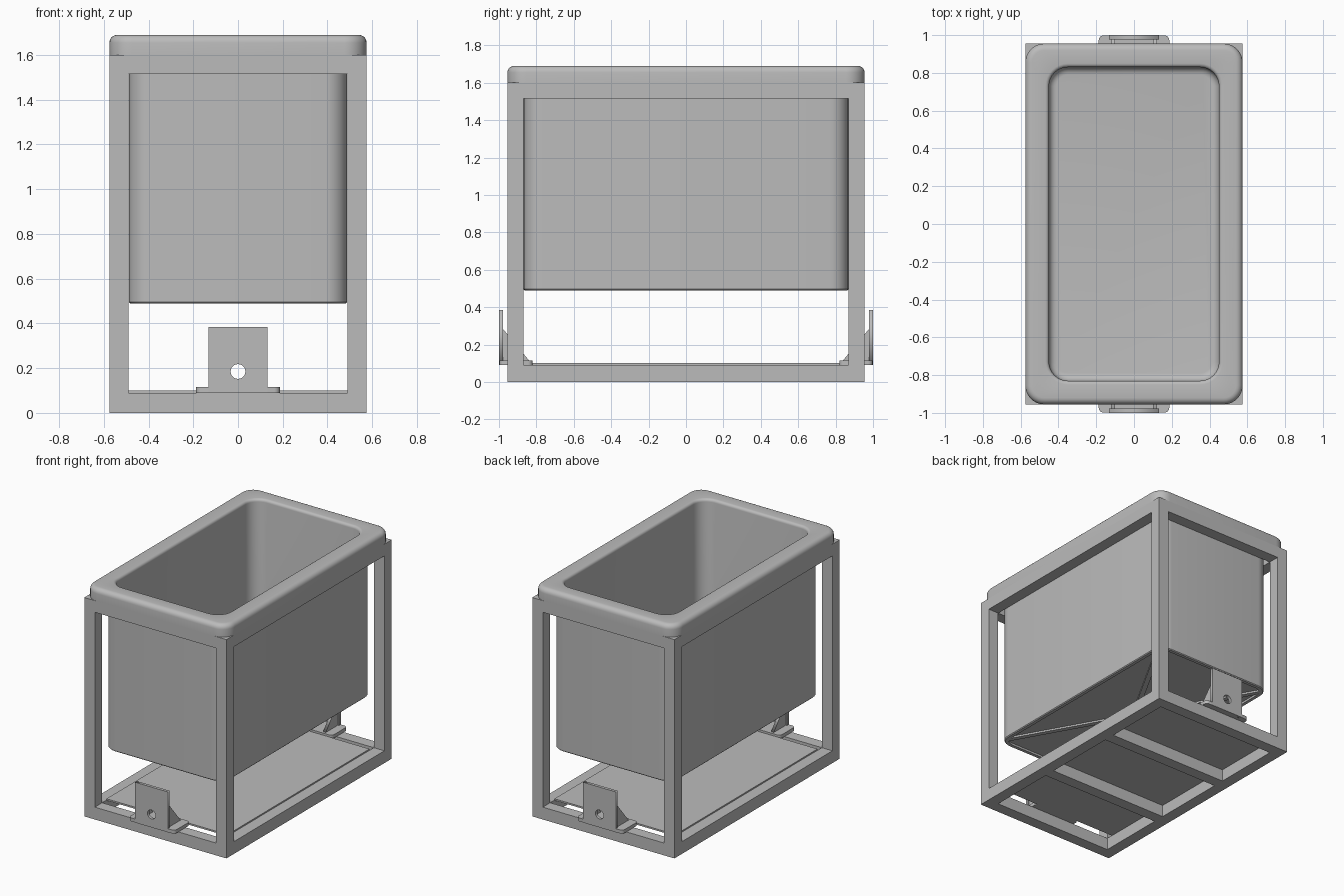
import bpy, bmesh, math
from mathutils import Matrix, Vector

if "Cube" in bpy.data.objects:
    bpy.data.objects.remove(bpy.data.objects["Cube"])

grey = bpy.data.materials.new("plain_grey")
grey.use_nodes = True
colour = (0.5, 0.5, 0.5, 1)
grey.diffuse_color = colour
grey.node_tree.nodes["Principled BSDF"].inputs["Base Color"].default_value = colour

W, D, H, T = 0.575, 0.955, 1.6, 0.085   # frame half width, half depth, height, tube
IW, ID = W - T, D - T                   # inside of the frame
BED = 0.09                              # top of the bottom rails


def add_object(name, mesh):
    ob = bpy.data.objects.new(name, mesh)
    bpy.context.collection.objects.link(ob)
    mesh.materials.clear()
    mesh.materials.append(grey)
    return ob


def from_bmesh(name, bm):
    bmesh.ops.recalc_face_normals(bm, faces=bm.faces)
    mesh = bpy.data.meshes.new(name)
    bm.to_mesh(mesh)
    bm.free()
    return add_object(name, mesh)


def box(bm, lo, hi):
    lo, hi = Vector(lo), Vector(hi)
    matrix = Matrix.Translation((lo + hi) / 2) @ Matrix.Diagonal((*(hi - lo), 1))
    bmesh.ops.create_cube(bm, size=1, matrix=matrix)


def rounded(a, b, r, steps=8):
    """Outline of a rounded rectangle with half sizes a and b."""
    pts = []
    for i, (sx, sy) in enumerate(((1, 1), (-1, 1), (-1, -1), (1, -1))):
        for k in range(steps + 1):
            t = (i + k / steps) * math.pi / 2
            pts.append((sx * (a - r) + r * math.cos(t), sy * (b - r) + r * math.sin(t)))
    return pts


def sheet(name, outlines, thickness, matrix):
    """Flat sheet cut from outlines; inner outlines become holes."""
    curve = bpy.data.curves.new(name, "CURVE")
    curve.dimensions = "2D"
    curve.fill_mode = "BOTH"
    curve.extrude = thickness / 2
    for pts in outlines:
        spline = curve.splines.new("POLY")
        spline.points.add(len(pts) - 1)
        for p, (x, y) in zip(spline.points, pts):
            p.co = (x, y, 0, 1)
        spline.use_cyclic_u = True
    temp = bpy.data.objects.new(name + "_outline", curve)
    bpy.context.collection.objects.link(temp)
    graph = bpy.context.evaluated_depsgraph_get()
    mesh = bpy.data.meshes.new_from_object(temp.evaluated_get(graph))
    bpy.data.objects.remove(temp)
    bpy.data.curves.remove(curve)
    mesh.transform(matrix)
    return add_object(name, mesh)


# Frame: posts, upper and lower rails
bm = bmesh.new()
for sx in (-1, 1):
    for sy in (-1, 1):
        x, y = sorted((sx * IW, sx * W)), sorted((sy * ID, sy * D))
        box(bm, (x[0], y[0], 0), (x[1], y[1], H))
for z0, z1 in ((0, BED), (H - T, H)):
    for s in (-1, 1):
        x, y = sorted((s * IW, s * W)), sorted((s * ID, s * D))
        box(bm, (x[0], -ID, z0), (x[1], ID, z1))
        box(bm, (-IW, y[0], z0), (IW, y[1], z1))
from_bmesh("frame", bm)

# Base crossbars
bm = bmesh.new()
for y in (-0.32, 0.32):
    box(bm, (-IW, y - T / 2, 0), (IW, y + T / 2, BED))
from_bmesh("base_crossbars", bm)

# Floor plate
bm = bmesh.new()
box(bm, (-IW, -0.82, BED - 0.002), (IW, 0.82, BED + 0.01))
from_bmesh("floor_plate", bm)

# Tub: rings given as outward offset from the body wall, corner radius and height,
# running from the underside, up the outside, over the rim and down the inside
rings = [(-0.03, 0.07, 0.505), (-0.03, 0.07, 0.49), (-0.006, 0.094, 0.49), (0, 0.1, 0.496),
         (0, 0.1, H), (0.087, 0.1, H)]
for k in range(6):
    t = k / 5 * math.pi / 2
    e = 0.035 * (1 - math.cos(t))
    rings.append((0.087 - e, 0.1 - e, 1.655 + 0.035 * math.sin(t)))
for k in range(5):
    t = k / 4 * math.pi / 2
    e = 0.02 * (1 - math.sin(t))
    rings.append((-0.038 + e, 0.1 + e, 1.67 + 0.02 * math.cos(t)))
for k in range(6):
    t = k / 5 * math.pi / 2
    e = 0.04 * (1 - math.cos(t))
    rings.append((-0.038 - e, 0.1 - e, 0.57 - 0.04 * math.sin(t)))
bm = bmesh.new()
loops = [[bm.verts.new((x, y, z)) for x, y in rounded(IW - 0.002 + off, ID - 0.002 + off, r)]
         for off, r, z in rings]
for a, b in zip(loops, loops[1:]):
    for i in range(len(a)):
        j = (i + 1) % len(a)
        bm.faces.new((a[i], a[j], b[j], b[i]))
bm.faces.new(loops[0])
bm.faces.new(loops[-1])
tub = from_bmesh("tub", bm)
for ob in bpy.context.selected_objects:
    ob.select_set(False)
tub.select_set(True)
bpy.context.view_layer.objects.active = tub
bpy.ops.object.shade_smooth_by_angle(angle=math.radians(35))

# Diagonal ribs under the tub
bm = bmesh.new()
length = 2 * math.hypot(IW - 0.05, ID - 0.05)
for s in (-1, 1):
    turn = Matrix.Rotation(s * math.atan2(ID, IW), 4, "Z")
    bmesh.ops.create_cube(bm, size=1, matrix=Matrix.Translation((0, 0, 0.5)) @ turn
                          @ Matrix.Diagonal((length, 0.035, 0.016, 1)))
from_bmesh("underside_ribs", bm)

# Mounting brackets: foot, upright tab with a hole, two gussets
upright = Matrix.Rotation(math.pi / 2, 4, "X")                         # sheet in x, z
sideways = Matrix(((0, 0, 1, 0), (1, 0, 0, 0), (0, 1, 0, 0), (0, 0, 0, 1)))  # sheet in y, z
hole = [(0.033 * math.cos(k * math.pi / 12), 0.185 + 0.033 * math.sin(k * math.pi / 12))
        for k in range(24)]
tab = [(-0.132, BED), (0.132, BED), (0.132, 0.385), (-0.132, 0.385)]
gusset = [(-0.98, 0.11), (-0.835, 0.11), (-0.98, 0.285)]
for end, angle in (("front", 0), ("back", math.pi)):
    spin = Matrix.Rotation(angle, 4, "Z")
    sheet(end + "_bracket_foot", [rounded(0.187, 0.089, 0.025, 4)], 0.025,
          spin @ Matrix.Translation((0, -0.909, BED + 0.0125)))
    sheet(end + "_bracket_tab", [tab, hole], 0.022,
          spin @ Matrix.Translation((0, -0.989, 0)) @ upright)
    for side, x in (("left", 0.112), ("right", -0.112)):
        sheet(end + "_bracket_gusset_" + side, [gusset], 0.022,
              spin @ Matrix.Translation((x, 0, 0)) @ sideways)
